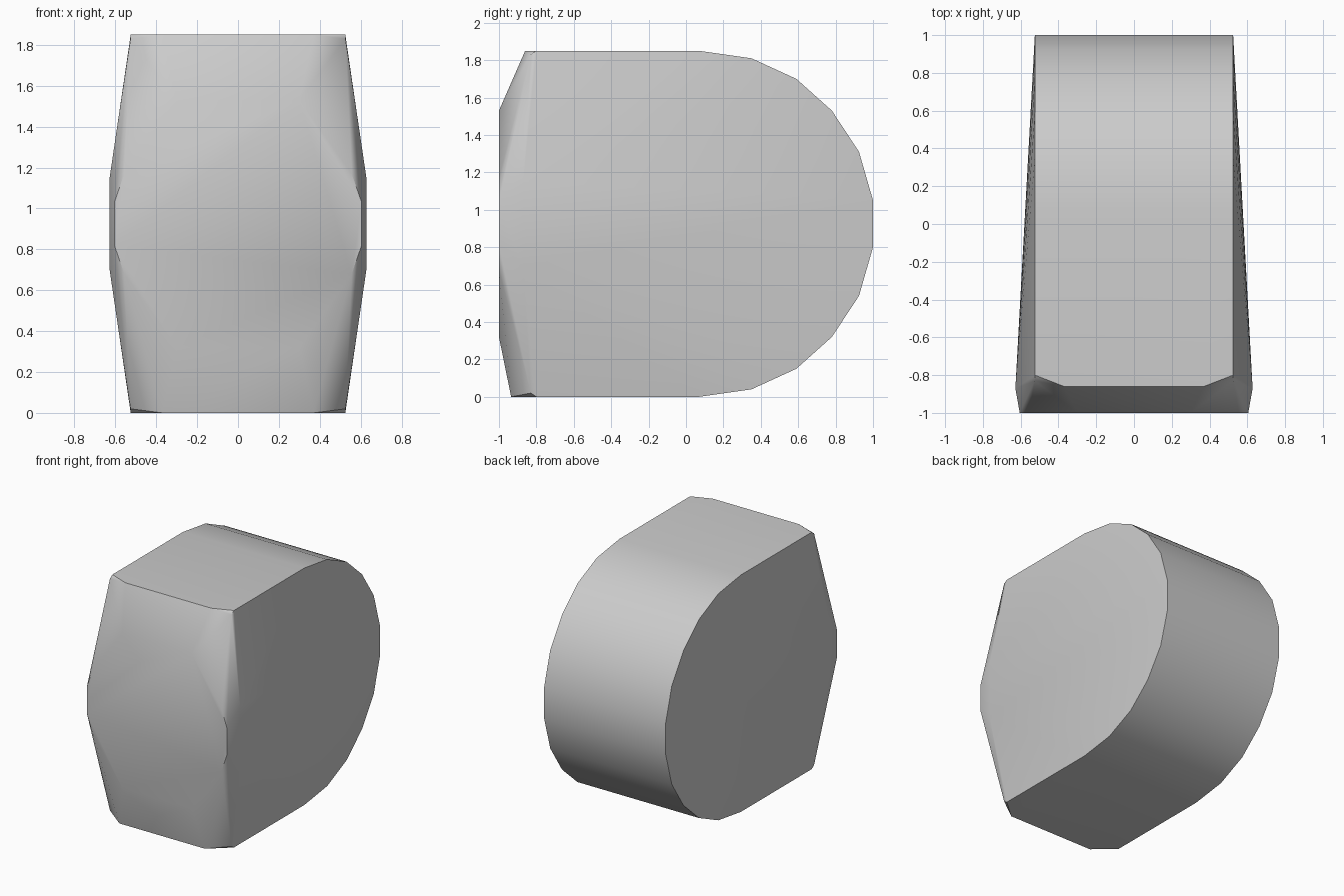
import bpy, bmesh, math

cube = bpy.data.objects.get("Cube")
if cube:
    bpy.data.objects.remove(cube, do_unlink=True)

MID = 0.925  # height of the horizontal symmetry plane

grey = bpy.data.materials.new("plain grey")
grey.use_nodes = True
colour = (0.6, 0.6, 0.6, 1)
grey.diffuse_color = colour
grey.node_tree.nodes["Principled BSDF"].inputs["Base Color"].default_value = colour

# Upper half of the outline: (half width, y, height above the middle)
rim = [(0.525, y, h) for y, h in [
    (1, 0.125), (0.925, 0.385), (0.78, 0.605), (0.59, 0.775),
    (0.35, 0.885), (0.07, 0.925), (-0.8, 0.925), (-0.83, 0.905)]]
# Swollen cheeks and the bulging front face
cheek = [(0.628, -0.87, 0.225)]
front = [(0.605, -1, 0.105), (0.556, -1, 0.245), (0.3, -1, 0.605)]

points = []
for x, y, h in rim + cheek + front:
    for side in (-1, 1):
        points += [(side * x, y, MID + h), (side * x, y, MID - h)]
# Front lips of the top and bottom faces
for side in (-1, 1):
    points += [(side * 0.37, -0.86, 2 * MID), (side * 0.37, -0.935, 0)]

# Wrap the outline into one rounded block
bm = bmesh.new()
for p in points:
    bm.verts.new(p)
hull = bmesh.ops.convex_hull(bm, input=bm.verts[:])
loose = [v for v in bm.verts if not v.link_faces]
bmesh.ops.delete(bm, geom=loose, context="VERTS")
bmesh.ops.dissolve_limit(bm, angle_limit=math.radians(0.5),
                         verts=bm.verts[:], edges=bm.edges[:])
bmesh.ops.recalc_face_normals(bm, faces=bm.faces[:])
mesh = bpy.data.meshes.new("rounded_block")
bm.to_mesh(mesh)
bm.free()

block = bpy.data.objects.new("rounded_block", mesh)
bpy.context.collection.objects.link(block)
mesh.materials.append(grey)

# Smooth the curved back and keep the rims crisp
bpy.ops.object.select_all(action="DESELECT")
block.select_set(True)
bpy.context.view_layer.objects.active = block
bpy.ops.object.shade_smooth_by_angle(angle=math.radians(35))
